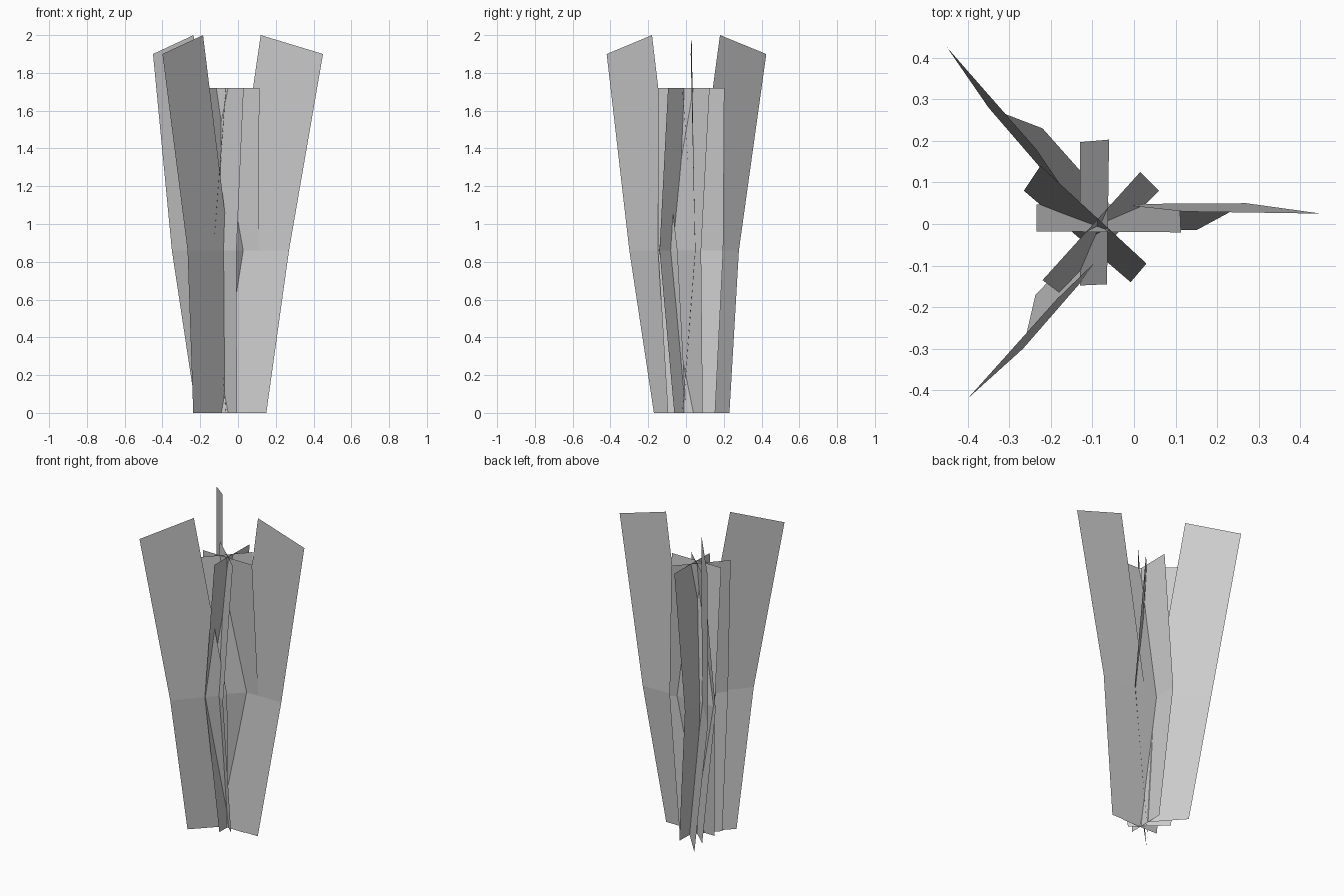
import bpy
from mathutils import Vector

if "Cube" in bpy.data.objects:
    bpy.data.objects.remove(bpy.data.objects["Cube"])


def blade(name, rows):
    """Flat bent strip: each row is a pair of points, bottom to top."""
    verts = [p for row in rows for p in row]
    faces = [(2 * i, 2 * i + 1, 2 * i + 3, 2 * i + 2) for i in range(len(rows) - 1)]
    mesh = bpy.data.meshes.new(name)
    mesh.from_pydata(verts, [], faces)
    obj = bpy.data.objects.new(name, mesh)
    bpy.context.collection.objects.link(obj)
    return obj


def at(p, z):
    return (p[0], p[1], z)


MID_Z = 0.86

# Four crossed inner strips: bowed at mid height, narrower at the foot
crossed = {
    "inner_blade_side": (((-0.235, -0.018), (0.113, -0.02)),
                         ((-0.235, 0.047), (0.11, 0.047))),
    "inner_blade_depth": (((-0.065, -0.145), (-0.06, 0.203)),
                          ((-0.13, -0.148), (-0.13, 0.197))),
    "inner_blade_diagonal_a": (((-0.225, 0.14), (0.03, -0.095)),
                               ((-0.265, 0.08), (-0.008, -0.14))),
    "inner_blade_diagonal_b": (((-0.22, -0.135), (0.015, 0.125)),
                               ((-0.18, -0.165), (0.06, 0.08))),
}
for name, (top, mid) in crossed.items():
    a, b = Vector(top[0]), Vector(top[1])
    c = (a + b) / 2
    foot = [c + (p - c) * 0.72 for p in (a, b)]
    blade(name, [[at(p, 0) for p in foot],
                 [at(p, MID_Z) for p in mid],
                 [at(p, 1.72) for p in top]])

# Three tall outer leaves, slanted at the tip: (inner, outer) for foot, bend, tip
leaves = {
    "outer_leaf_right": (((-0.09, -0.015), (0.15, -0.015)),
                         ((-0.045, 0.048), (0.27, 0.05)),
                         ((0.12, 0.03), (0.45, 0.025))),
    "outer_leaf_front": (((-0.07, 0.0), (-0.237, -0.17)),
                         ((-0.045, -0.045), (-0.267, -0.3)),
                         ((-0.185, -0.18), (-0.4, -0.42))),
    "outer_leaf_back": (((-0.06, 0.05), (-0.22, 0.23)),
                        ((-0.13, 0.025), (-0.35, 0.28)),
                        ((-0.235, 0.18), (-0.45, 0.425))),
}
for name, (foot, bend, tip) in leaves.items():
    blade(name, [[at(p, 0) for p in foot],
                 [at(p, MID_Z) for p in bend],
                 [at(tip[0], 2.0), at(tip[1], 1.9)]])
